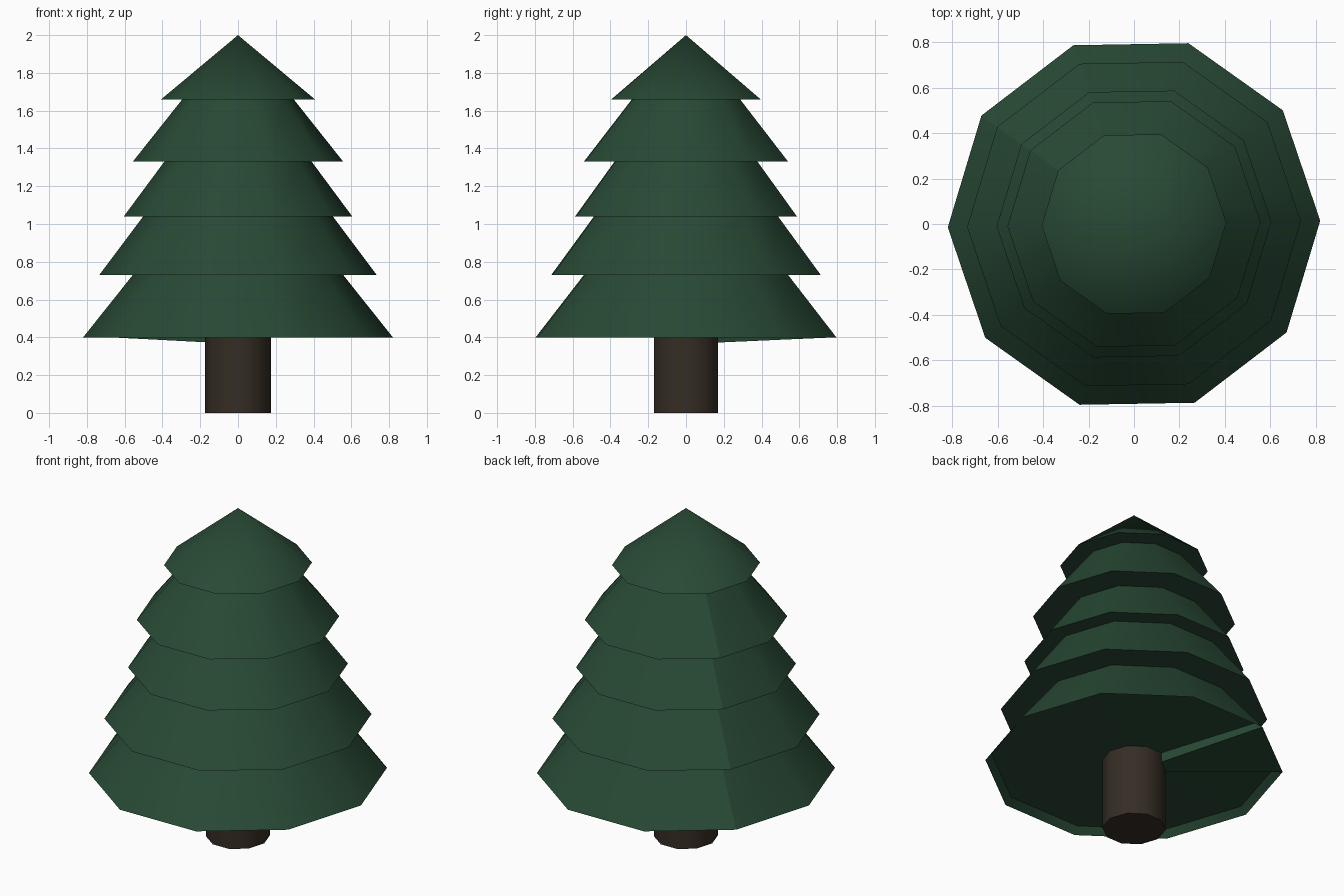
import bpy, bmesh, math

if "Cube" in bpy.data.objects:
    bpy.data.objects.remove(bpy.data.objects["Cube"])

SIDES = 10
TURN = math.radians(1)
SEAM = 3   # the back-left sector, bounded by sharp creases


def material(name, rgb):
    m = bpy.data.materials.new(name)
    m.diffuse_color = (*rgb, 1)
    m.use_nodes = True
    m.node_tree.nodes["Principled BSDF"].inputs["Base Color"].default_value = m.diffuse_color
    return m


def ring(bm, r, z):
    return [bm.verts.new((r * math.cos(TURN + i * math.tau / SIDES),
                          1.015 * r * math.sin(TURN + i * math.tau / SIDES), z))
            for i in range(SIDES)]


def finish(bm, name, mat):
    bmesh.ops.recalc_face_normals(bm, faces=bm.faces)
    mesh = bpy.data.meshes.new(name)
    bm.to_mesh(mesh)
    bm.free()
    mesh.materials.append(mat)
    ob = bpy.data.objects.new(name, mesh)
    bpy.context.collection.objects.link(ob)
    bpy.ops.object.select_all(action='DESELECT')
    ob.select_set(True)
    bpy.context.view_layer.objects.active = ob
    bpy.ops.object.shade_smooth_by_angle(angle=math.radians(40))


green = material("pine green", (0.021, 0.067, 0.035))
brown = material("bark brown", (0.036, 0.026, 0.018))

# Foliage: stepped tiers as (radius, height), from the bottom rim upwards
profile = [(0.82, 0.40), (0.557, 0.73), (0.735, 0.73), (0.502, 1.04),
           (0.605, 1.04), (0.39, 1.33), (0.557, 1.33), (0.295, 1.66), (0.407, 1.66)]
bm = bmesh.new()
rings = [ring(bm, r, z) for r, z in profile]
tip = bm.verts.new((0, 0, 2))
for i in range(SIDES):
    j = (i + 1) % SIDES
    for a, b in zip(rings, rings[1:]):
        bm.faces.new((a[i], a[j], b[j], b[i]))
    bm.faces.new((rings[-1][i], rings[-1][j], tip))

# Underside: shallow recess inside the rim, with one sector sloping down
rim = rings[0]
lip = ring(bm, 0.785, 0.44)
hub = ring(bm, 0.12, 0.43)
for i in range(SIDES):
    j = (i + 1) % SIDES
    if i == SEAM:
        low = [bm.verts.new((hub[k].co.x, hub[k].co.y, 0.37)) for k in (i, j)]
        bm.faces.new((rim[j], rim[i], low[0], low[1]))
        for k, v in ((i, low[0]), (j, low[1])):
            bm.faces.new((rim[k], lip[k], hub[k], v))
        bm.faces.new((low[0], low[1], hub[j], hub[i]))
    else:
        bm.faces.new((rim[j], rim[i], lip[i], lip[j]))
        bm.faces.new((lip[j], lip[i], hub[i], hub[j]))
bm.faces.new(hub[::-1])

# Sharp creases along the back-left sector
for a, b in zip(rings, rings[1:]):
    for k in (SEAM, SEAM + 1):
        bm.edges.get((a[k], b[k])).smooth = False
finish(bm, "foliage", green)

# Trunk
bm = bmesh.new()
bottom, top = ring(bm, 0.175, 0), ring(bm, 0.175, 0.43)
for i in range(SIDES):
    j = (i + 1) % SIDES
    bm.faces.new((bottom[i], bottom[j], top[j], top[i]))
bm.faces.new(bottom[::-1])
bm.faces.new(top)
finish(bm, "trunk", brown)
